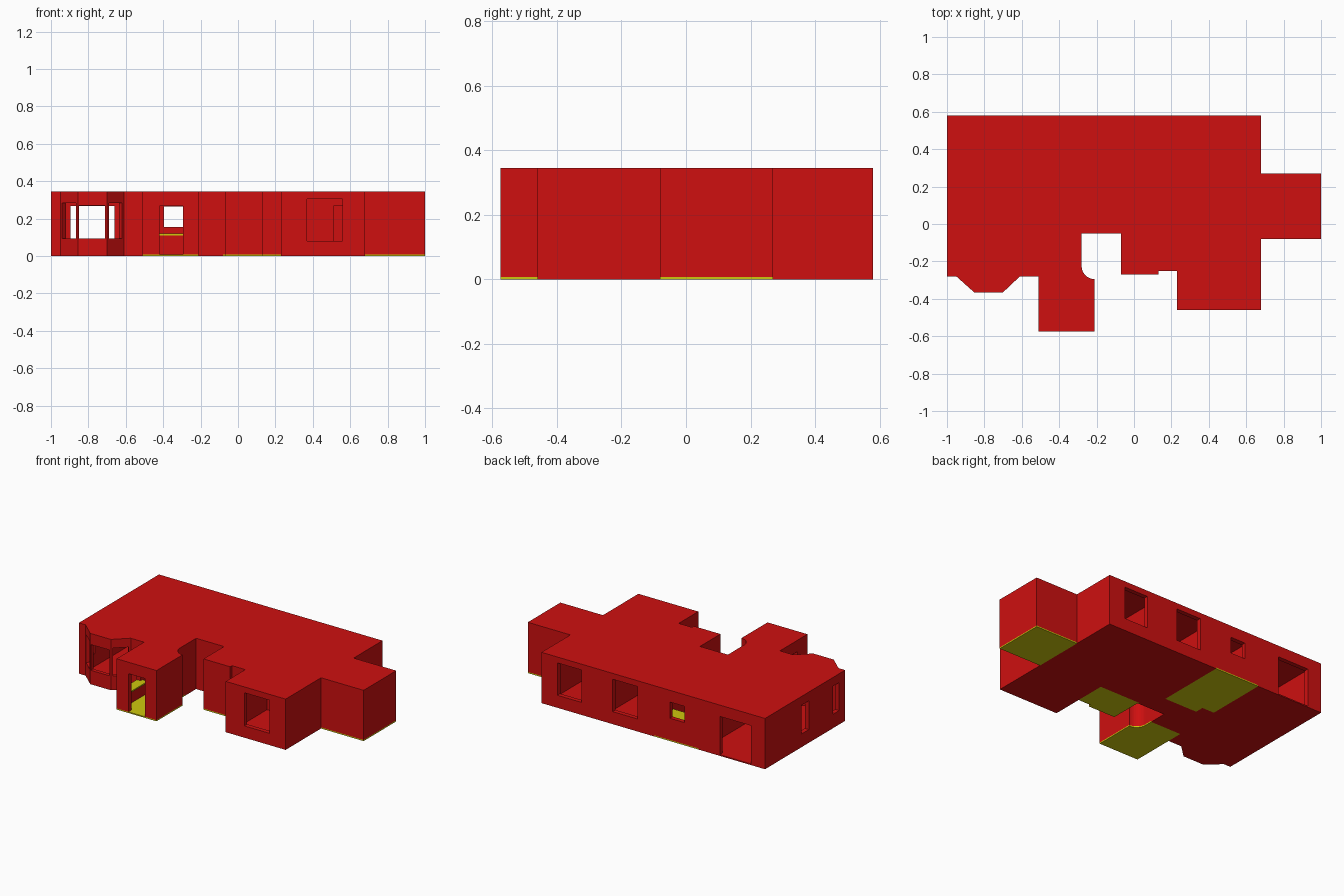
import bpy, bmesh, math
from mathutils import Vector

if "Cube" in bpy.data.objects:
    bpy.data.objects.remove(bpy.data.objects["Cube"], do_unlink=True)

FLOOR, CEILING, TOP = 0.008, 0.33, 0.345


def material(name, rgb):
    m = bpy.data.materials.new(name)
    m.use_nodes = True
    m.diffuse_color = (*rgb, 1)
    m.node_tree.nodes["Principled BSDF"].inputs["Base Color"].default_value = (*rgb, 1)
    return m


red = material("red", (0.62, 0.005, 0.005))
yellow = material("yellow", (0.62, 0.58, 0.004))


def prism(name, points, z0, z1, mat=red):
    """Upright solid over a plan polygon."""
    bm = bmesh.new()
    face = bm.faces.new([bm.verts.new((x, y, z0)) for x, y in points])
    ext = bmesh.ops.extrude_face_region(bm, geom=[face])
    moved = [v for v in ext["geom"] if isinstance(v, bmesh.types.BMVert)]
    bmesh.ops.translate(bm, verts=moved, vec=(0, 0, z1 - z0))
    bmesh.ops.recalc_face_normals(bm, faces=bm.faces)
    mesh = bpy.data.meshes.new(name)
    bm.to_mesh(mesh)
    bm.free()
    mesh.materials.append(mat)
    obj = bpy.data.objects.new(name, mesh)
    bpy.context.collection.objects.link(obj)
    return obj


def rect(x0, y0, x1, y1):
    return [(x0, y0), (x1, y0), (x1, y1), (x0, y1)]


def across(a, b, depth=0.04):
    """Plan of an opening that passes through the wall from a to b."""
    a, b = Vector(a), Vector(b)
    n = (b - a).normalized()
    n = Vector((-n.y, n.x)) * depth
    return [tuple(p) for p in (a - n, b - n, b + n, a + n)]


def carve(obj, cutters, operation="DIFFERENCE"):
    """Apply a boolean with each cutter, then drop the cutters."""
    for c in cutters:
        c.hide_render = True
        mod = obj.modifiers.new("cut", "BOOLEAN")
        mod.operation, mod.solver, mod.object = operation, "EXACT", c
    bpy.context.view_layer.update()
    graph = bpy.context.evaluated_depsgraph_get()
    result = bpy.data.meshes.new_from_object(obj.evaluated_get(graph))
    obj.modifiers.clear()
    obj.data = result
    for c in cutters:
        bpy.data.objects.remove(c, do_unlink=True)


# Outer plan, with the rounded recess beside the entry
arc = [(-0.21 + 0.07 * math.cos(math.radians(180 + 9 * i)),
        -0.225 + 0.07 * math.sin(math.radians(180 + 9 * i))) for i in range(11)]
outline = [(-1, 0.58), (0.68, 0.58), (0.68, 0.27), (1, 0.27), (1, -0.08), (0.68, -0.08),
           (0.68, -0.46), (0.23, -0.46), (0.23, -0.25), (0.13, -0.25), (0.13, -0.27),
           (-0.07, -0.27), (-0.07, -0.05), (-0.28, -0.05), *arc,
           (-0.21, -0.575), (-0.51, -0.575), (-0.51, -0.28), (-0.61, -0.28),
           (-0.70, -0.365), (-0.855, -0.365), (-0.95, -0.28), (-1, -0.28)]

walls = prism("walls_and_roof", outline, FLOOR, TOP)

# Rooms
rooms = [rect(-0.97, -0.25, -0.53, 0.55),    # living room
         rect(-0.48, 0.17, -0.18, 0.55),     # bathroom
         rect(-0.48, -0.545, -0.24, -0.32),  # entry
         rect(-0.48, -0.33, -0.293, 0.14),   # entry hall
         rect(-0.30, -0.02, 0.65, 0.11),     # corridor
         rect(-0.04, -0.235, 0.20, -0.05),   # store room
         rect(-0.15, 0.14, 0.25, 0.55),      # middle bedroom
         rect(0.28, 0.14, 0.65, 0.55),       # back bedroom
         rect(0.26, -0.43, 0.65, -0.06),     # front bedroom
         rect(0.71, -0.05, 0.97, 0.24),      # side room
         [(-0.92, -0.2), (-0.92, -0.27), (-0.845, -0.34), (-0.71, -0.34),
          (-0.635, -0.27), (-0.635, -0.2)]]  # bay
cutters = [prism("room_cutter", r, -0.05, CEILING) for r in rooms]

# Windows and doors: start, end, sill height, head height
openings = [((0.38, 0.58), (0.56, 0.58), 0.085, 0.305),
            ((-0.04, 0.58), (0.145, 0.58), 0.085, 0.305),
            ((-0.395, 0.58), (-0.285, 0.58), 0.155, 0.265),
            ((-0.895, 0.58), (-0.66, 0.58), -0.05, 0.268),
            ((-1, 0.11), (-1, 0.19), 0.09, 0.285),
            ((-1, -0.215), (-1, -0.15), 0.095, 0.285),
            ((0.37, -0.46), (0.56, -0.46), 0.08, 0.305),
            ((-0.85, -0.365), (-0.71, -0.365), 0.095, 0.27),
            ((-0.94, -0.289), (-0.865, -0.356), 0.095, 0.285),
            ((-0.69, -0.3555), (-0.62, -0.2894), 0.095, 0.285),
            ((-0.42, -0.575), (-0.295, -0.575), -0.05, 0.267),
            ((-0.51, -0.47), (-0.51, -0.36), 0.12, 0.267),
            ((-0.42, 0.155), (-0.294, 0.155), -0.05, 0.267),
            ((-0.505, -0.10), (-0.505, 0.05), -0.05, 0.267),
            ((0.51, -0.04), (0.62, -0.04), -0.05, 0.267),
            ((0.05, -0.035), (0.15, -0.035), -0.05, 0.267),
            ((0.10, 0.125), (0.21, 0.125), -0.05, 0.267),
            ((0.32, 0.125), (0.43, 0.125), -0.05, 0.267),
            ((0.68, 0.0), (0.68, 0.09), -0.05, 0.267)]
cutters += [prism("opening_cutter", across(a, b), z0, z1) for a, b, z0, z1 in openings]
carve(walls, cutters)

# Floor: yellow in the wet rooms, entry and side room, red elsewhere
patches = {"side_room": rect(0.68, -0.2, 1.1, 0.4),
           "store_room": rect(-0.08, -0.4, 0.23, -0.04),
           "entry": [(-0.6, -0.7), (-0.15, -0.7), (-0.15, -0.17), (-0.51, -0.17),
                     (-0.51, -0.3), (-0.6, -0.3)],
           "bathroom": [(-0.165, 0.7), (-0.5, 0.7), (-0.5, 0.16), (-0.41, 0.16),
                        (-0.41, 0.1), (-0.165, 0.1)]}
main_floor = prism("main_floor", outline, 0, FLOOR)
carve(main_floor, [prism("patch_cutter", p, -0.05, 0.05) for p in patches.values()])
for name, plan in patches.items():
    tile = prism(name + "_floor", outline, 0, FLOOR, yellow)
    carve(tile, [prism("patch_cutter", plan, -0.05, 0.05, yellow)], "INTERSECT")

# Bathroom counter and entry window sill
prism("bathroom_cabinet", rect(-0.475, 0.40, -0.185, 0.545), FLOOR, 0.11)
prism("bathroom_counter", rect(-0.478, 0.395, -0.182, 0.548), 0.11, 0.12, yellow)
prism("entry_window_sill", rect(-0.508, -0.54, -0.44, -0.34), 0.112, 0.121, yellow)
